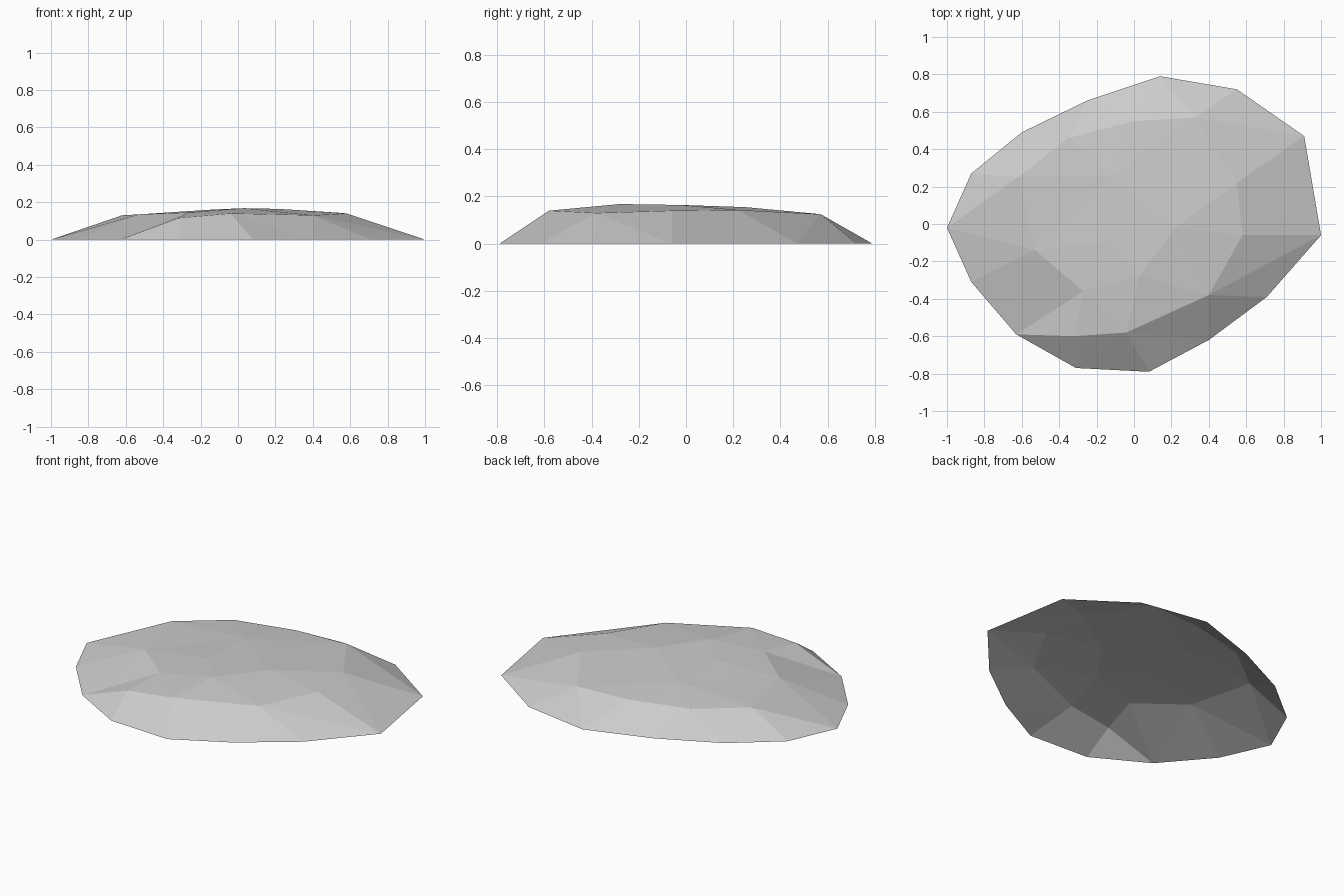
import bpy
import bmesh
from mathutils import Vector
from mathutils.geometry import delaunay_2d_cdt

default_cube = bpy.data.objects.get("Cube")
if default_cube:
    bpy.data.objects.remove(default_cube, do_unlink=True)

# Ground outline of the rock, counter-clockwise
rim = [(1, -.06), (.91, .47), (.55, .72), (.14, .79), (-.25, .66),
       (-.6, .49), (-.87, .27), (-1, -.02), (-.87, -.31), (-.63, -.59),
       (-.31, -.77), (.08, -.79), (.4, -.62), (.71, -.39)]

# Shoulder loop where the steep sides turn into the flat top
shoulder = [(.58, -.06, .14), (.55, .22, .143), (.33, .57, .125),
            (0, .55, .127), (-.35, .46, .13), (-.62, .25, .13),
            (-.53, -.14, .135), (-.27, -.36, .145), (-.32, -.6, .115),
            (-.04, -.58, .14), (.4, -.38, .13)]

# Shallow facets of the top
crown = [(.03, -.28, .168), (.22, -.02, .164), (-.13, -.09, .161),
         (-.13, .25, .155)]


def loop_edges(start, count):
    return [(start + i, start + (i + 1) % count) for i in range(count)]


def crease(rim_index, shoulder_index):
    return (rim_index, len(rim) + shoulder_index)


def make_material(name, color):
    mat = bpy.data.materials.new(name)
    mat.use_nodes = True
    mat.diffuse_color = color
    for node in mat.node_tree.nodes:
        if node.type == 'BSDF_PRINCIPLED':
            node.inputs["Base Color"].default_value = color
            node.inputs["Roughness"].default_value = 0.9
    return mat


# Triangulate in plan, keeping the two loops and the main creases
points = [Vector((x, y, 0)) for x, y in rim]
points += [Vector(p) for p in shoulder + crown]
edges = loop_edges(0, len(rim)) + loop_edges(len(rim), len(shoulder))
edges += [crease(9, 6), crease(9, 7), crease(1, 2), crease(1, 1),
          crease(0, 1), crease(0, 10), crease(7, 6)]
flat, _, triangles, origins, _, _ = delaunay_2d_cdt(
    [p.to_2d() for p in points], edges, [], 0, 0.00001)

# Raise the plan into an open-bottomed faceted shell
bm = bmesh.new()
verts = [bm.verts.new(points[source[0]]) for source in origins]
for tri in triangles:
    face = bm.faces.new([verts[i] for i in tri])
    face.normal_update()
    if face.normal.z < 0:
        face.normal_flip()
    face.smooth = False

mesh = bpy.data.meshes.new("flat_rock")
bm.to_mesh(mesh)
bm.free()
mesh.materials.append(make_material("stone_grey", (0.6, 0.6, 0.6, 1)))
rock = bpy.data.objects.new("flat_rock", mesh)
bpy.context.collection.objects.link(rock)
